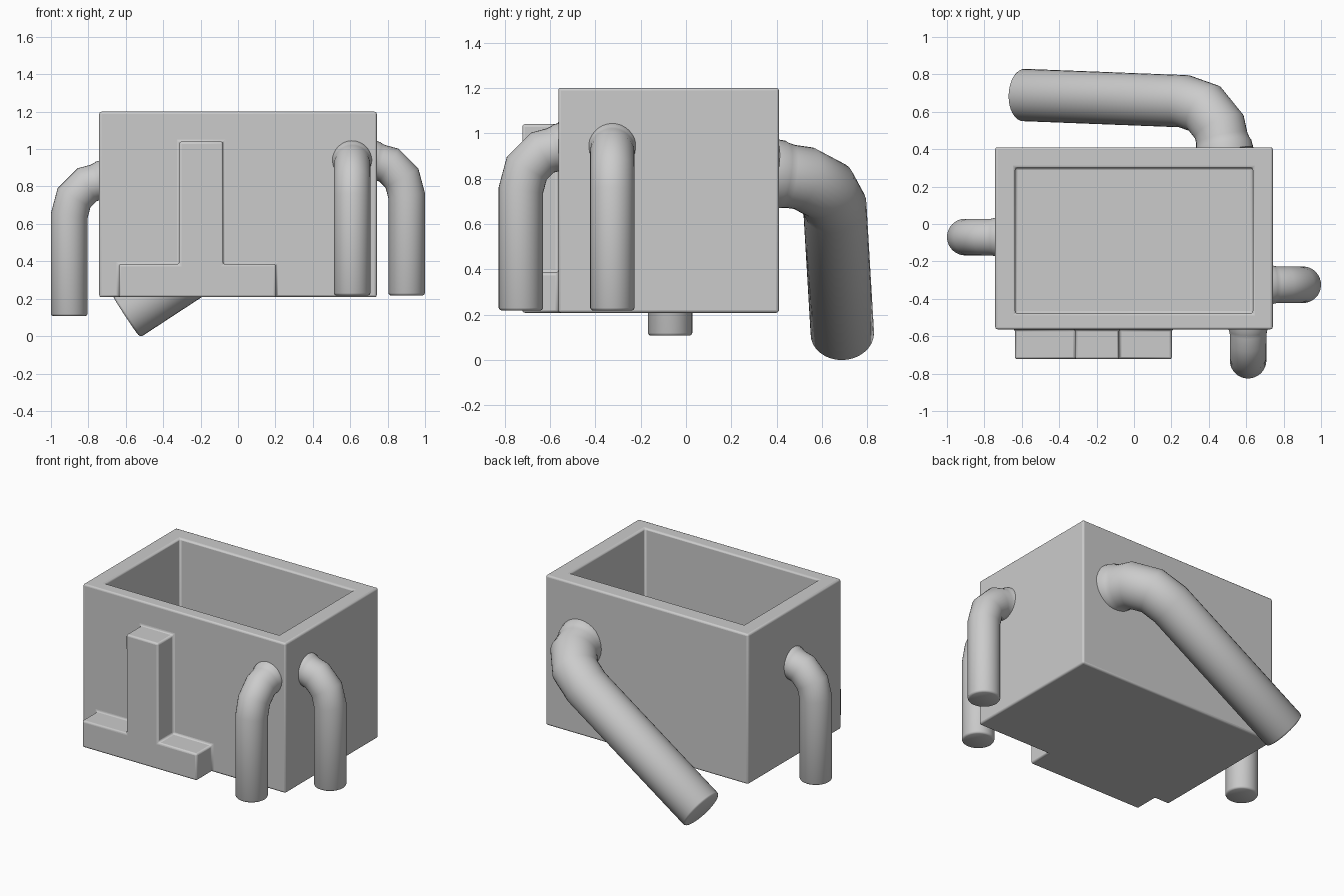
import bpy, bmesh, math
from mathutils import Vector

if "Cube" in bpy.data.objects:
    bpy.data.objects.remove(bpy.data.objects["Cube"])


def make_object(name, bm):
    bmesh.ops.recalc_face_normals(bm, faces=bm.faces)
    me = bpy.data.meshes.new(name)
    bm.to_mesh(me)
    bm.free()
    ob = bpy.data.objects.new(name, me)
    bpy.context.collection.objects.link(ob)
    return ob


def select(ob):
    bpy.ops.object.select_all(action='DESELECT')
    ob.select_set(True)
    bpy.context.view_layer.objects.active = ob


def smooth(ob):
    select(ob)
    bpy.ops.object.shade_smooth_by_angle(angle=math.radians(50))


def prism(bm, outline, y0, y1):
    # extrude an x-z outline along y
    face = bm.faces.new([bm.verts.new((x, y0, z)) for x, z in outline])
    ret = bmesh.ops.extrude_face_region(bm, geom=[face])
    verts = [g for g in ret["geom"] if isinstance(g, bmesh.types.BMVert)]
    bmesh.ops.translate(bm, verts=verts, vec=(0, y1 - y0, 0))
    if not any(len(e.link_faces) == 2 for e in face.edges):
        bm.faces.new(face.verts)
    bmesh.ops.recalc_face_normals(bm, faces=bm.faces)


def pipe(name, start, corner, end, radius, tangent, sides=32):
    start, corner, end = Vector(start), Vector(corner), Vector(end)
    u, v = (start - corner).normalized(), (end - corner).normalized()
    a, b = corner + u * tangent, corner + v * tangent
    # three-segment elbow
    turn = math.pi - u.angle(v)
    bend = tangent / math.tan(turn / 2)
    centre = corner + (u + v).normalized() * math.hypot(bend, tangent)
    ca, side = (a - centre).normalized(), -u
    arc = [centre + (ca * math.cos(turn * k / 3) + side * math.sin(turn * k / 3)) * bend
           for k in range(4)]
    # slightly flared root at the wall, then elbow, then rounded rim
    path = [(a.lerp(arc[1], f), s) for f, s in
            ((-0.1, 1.1), (0.22, 1.09), (0.34, 1.04), (0.55, 1.0))]
    path += [(arc[1], 1), (arc[2], 1), (b, 1),
             (end - v * 0.012, 1), (end - v * 0.004, 0.96), (end, 0.89)]
    pts = [p for p, s in path]
    dirs = [(q - p).normalized() for p, q in zip(pts, pts[1:])]
    x = dirs[0].orthogonal().normalized()
    y = dirs[0].cross(x)
    offs = [(x * math.cos(t) + y * math.sin(t)) * radius
            for t in (2 * math.pi * i / sides for i in range(sides))]
    bm = bmesh.new()
    rings = []
    for i, (p, s) in enumerate(path):
        if i:
            # slide the section along the segment to the mitre plane
            d = dirs[i - 1]
            n = d + dirs[min(i, len(dirs) - 1)]
            offs = [o - d * (o.dot(n) / d.dot(n)) for o in offs]
        rings.append([bm.verts.new(p + o * s) for o in offs])
    for r, q in zip(rings, rings[1:]):
        for i in range(sides):
            j = (i + 1) % sides
            bm.faces.new((r[i], r[j], q[j], q[i]))
    bm.faces.new(rings[0])
    bm.faces.new(rings[-1])
    smooth(make_object(name, bm))


def rect(x0, x1, z0, z1):
    return [(x0, z0), (x1, z0), (x1, z1), (x0, z1)]


# Box body, interior cutter and inverted T block for the front
bm = bmesh.new()
prism(bm, rect(-0.742, 0.742, 0.208, 1.20), -0.563, 0.41)
box = make_object("open_box", bm)

bm = bmesh.new()
prism(bm, rect(-0.635, 0.635, 0.32, 1.4), -0.478, 0.30)
cavity = make_object("interior_cutter", bm)

bm = bmesh.new()
prism(bm, [(-0.637, 0.208), (0.203, 0.208), (0.203, 0.385), (-0.08, 0.385),
           (-0.08, 1.04), (-0.315, 1.04), (-0.315, 0.385), (-0.637, 0.385)], -0.722, -0.52)
t_block = make_object("front_t_block", bm)

# Join them into one body, then soften all edges
for helper, op in ((t_block, 'UNION'), (cavity, 'DIFFERENCE')):
    mod = box.modifiers.new(helper.name, 'BOOLEAN')
    mod.operation, mod.object, mod.solver = op, helper, 'EXACT'
    select(box)
    bpy.ops.object.modifier_apply(modifier=mod.name)
    bpy.data.objects.remove(helper)
mod = box.modifiers.new("soft_edges", 'BEVEL')
mod.width, mod.segments, mod.limit_method = 0.012, 3, 'ANGLE'
smooth(box)

# Small downturned pipes
pipe("front_pipe", (0.61, -0.5, 0.94), (0.61, -0.728, 0.94), (0.61, -0.728, 0.218), 0.098, 0.19)
pipe("right_pipe", (0.7, -0.325, 0.94), (0.902, -0.325, 0.94), (0.902, -0.325, 0.218), 0.098, 0.19)
pipe("left_pipe", (-0.7, -0.07, 0.835), (-0.902, -0.07, 0.835), (-0.902, -0.07, 0.107), 0.098, 0.19)

# Large slanting pipe at the back
pipe("back_pipe", (0.485, 0.3, 0.82), (0.485, 0.648, 0.82), (-0.6, 0.69, 0.11), 0.14, 0.26)
